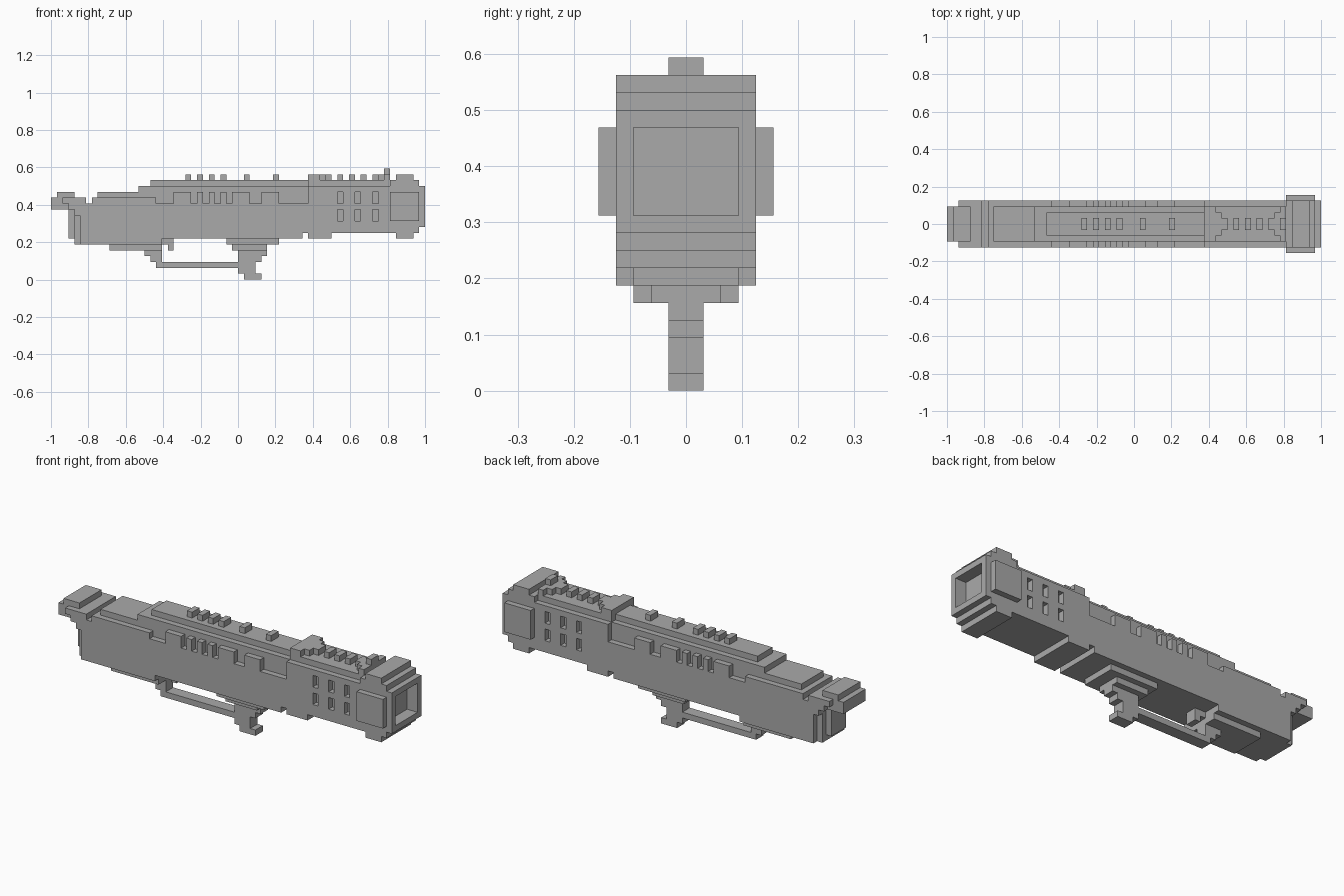
import bpy, bmesh
from mathutils import Vector

if "Cube" in bpy.data.objects:
    bpy.data.objects.remove(bpy.data.objects["Cube"])

U = 1 / 32  # block size: the model is 64 blocks long

grey = bpy.data.materials.new("plain grey")
grey.use_nodes = True
grey.diffuse_color = (0.4, 0.4, 0.4, 1)
grey.node_tree.nodes["Principled BSDF"].inputs["Base Color"].default_value = (0.4, 0.4, 0.4, 1)


def point(i, j, k):
    return Vector((i * U - 1, j * U, k * U))


def finish(name, bm):
    bmesh.ops.recalc_face_normals(bm, faces=bm.faces)
    mesh = bpy.data.meshes.new(name)
    bm.to_mesh(mesh)
    bm.free()
    mesh.materials.append(grey)
    obj = bpy.data.objects.new(name, mesh)
    bpy.context.collection.objects.link(obj)
    return obj


def prism(bm, profile, j0, j1):
    """Extrude a side profile of (i, k) block corners from j0 to j1."""
    face = bm.faces.new([bm.verts.new(point(i, j0, k)) for i, k in profile])
    ext = bmesh.ops.extrude_face_region(bm, geom=[face], use_keep_orig=True)
    moved = [v for v in ext["geom"] if isinstance(v, bmesh.types.BMVert)]
    bmesh.ops.translate(bm, verts=moved, vec=(0, (j1 - j0) * U, 0))


def block(bm, i0, i1, k0, k1, j0, j1):
    prism(bm, [(i0, k0), (i1, k0), (i1, k1), (i0, k1)], j0, j1)


def part(name, profile, half):
    bm = bmesh.new()
    prism(bm, profile, -half, half)
    return finish(name, bm)


def box(name, i0, i1, k0, k1, half):
    return part(name, [(i0, k0), (i1, k0), (i1, k1), (i0, k1)], half)


# Main body silhouette
body = part("body", [
    (2, 14), (6, 14), (6, 13), (7, 13), (7, 14), (21, 14), (21, 15), (44, 15),
    (44, 16), (58, 16), (58, 17), (59, 17), (59, 18), (62, 18), (62, 17),
    (63, 17), (63, 16), (64, 16), (64, 9), (63, 9), (63, 8), (62, 8), (62, 7),
    (59, 7), (59, 8), (48, 8), (48, 7), (44, 7), (44, 8), (43, 8), (43, 7),
    (19, 7), (19, 6), (5, 6), (5, 11), (4, 11), (4, 12), (3, 12), (3, 13), (2, 13)], 4)

# Side notches, side windows and front opening
bm = bmesh.new()
for j0, j1 in ((3, 5), (-5, -3)):
    for i0, i1 in ((18, 21), (24, 25), (26, 27), (28, 29), (30, 31), (34, 36), (39, 44)):
        block(bm, i0, i1, 13, 15.5, j0, j1)
    for i in (49, 52, 55):
        for k in (10, 13):
            block(bm, i, i + 1, k, k + 2, j0, j1)
block(bm, 62, 65, 10, 15, -3, 3)
cutter = finish("cutter", bm)
cutter.hide_render = True
cut = body.modifiers.new("cut", "BOOLEAN")
cut.operation, cut.solver, cut.object = "DIFFERENCE", "EXACT", cutter
bpy.context.view_layer.update()
body.data = bpy.data.meshes.new_from_object(
    body.evaluated_get(bpy.context.evaluated_depsgraph_get()))
body.modifiers.clear()
bpy.data.objects.remove(cutter)

# Rear end: narrowing steps and overhanging cap
box("rear_step_inner", 4, 6, 6, 12, 3)
box("rear_step_outer", 3, 6, 7, 12, 2)
box("rear_lip", 0, 4, 12, 14, 3)
box("rear_cap", 1, 4, 14, 15, 3)

# Top deck
part("deck", [(8, 13), (44, 13), (44, 16), (15, 16), (15, 15), (8, 15)], 3)
box("deck_ridge", 17, 44, 16, 17, 2)
box("front_deck", 44, 58, 16, 17, 3)

# Row of studs along the top
for i in (23, 25, 27, 29, 33, 38, 49, 51, 53):
    box("stud", i, i + 1, 17, 18, 1)

# Stepped arrow shapes on the front deck
box("arrow_base", 44, 46, 17, 18, 3)
for n in range(2):
    box("arrow_step", 46 + n, 47 + n, 17, 18, 2 - n)
for n in range(3):
    box("sight_step", 55 + n, 56 + n, 17, 18, 1 + n)
box("sight", 57, 58, 18, 19, 1)

# Raised plates beside the front opening
for name, j0 in (("left_plate", 4), ("right_plate", -5)):
    bm = bmesh.new()
    block(bm, 58, 63, 10, 15, j0, j0 + 1)
    finish(name, bm)

# Underside: rear mount, hook, guard bar and grip
box("rear_mount", 10, 19, 5, 6, 3)
part("hook", [(19, 7), (19, 6), (20, 6), (20, 5), (21, 5), (21, 7)], 1)
part("guard_bar", [(16, 5), (16, 4), (17, 4), (17, 3), (18, 3), (18, 2),
                   (32, 2), (32, 3), (19, 3), (19, 5)], 1)
box("grip_mount_upper", 30, 39, 6, 7, 3)
box("grip_mount_lower", 31, 37, 5, 6, 2)
part("grip", [(32, 5), (32, 1), (33, 1), (33, 0), (36, 0), (36, 1), (35, 1),
              (35, 3), (36, 3), (36, 4), (37, 4), (37, 5)], 1)
